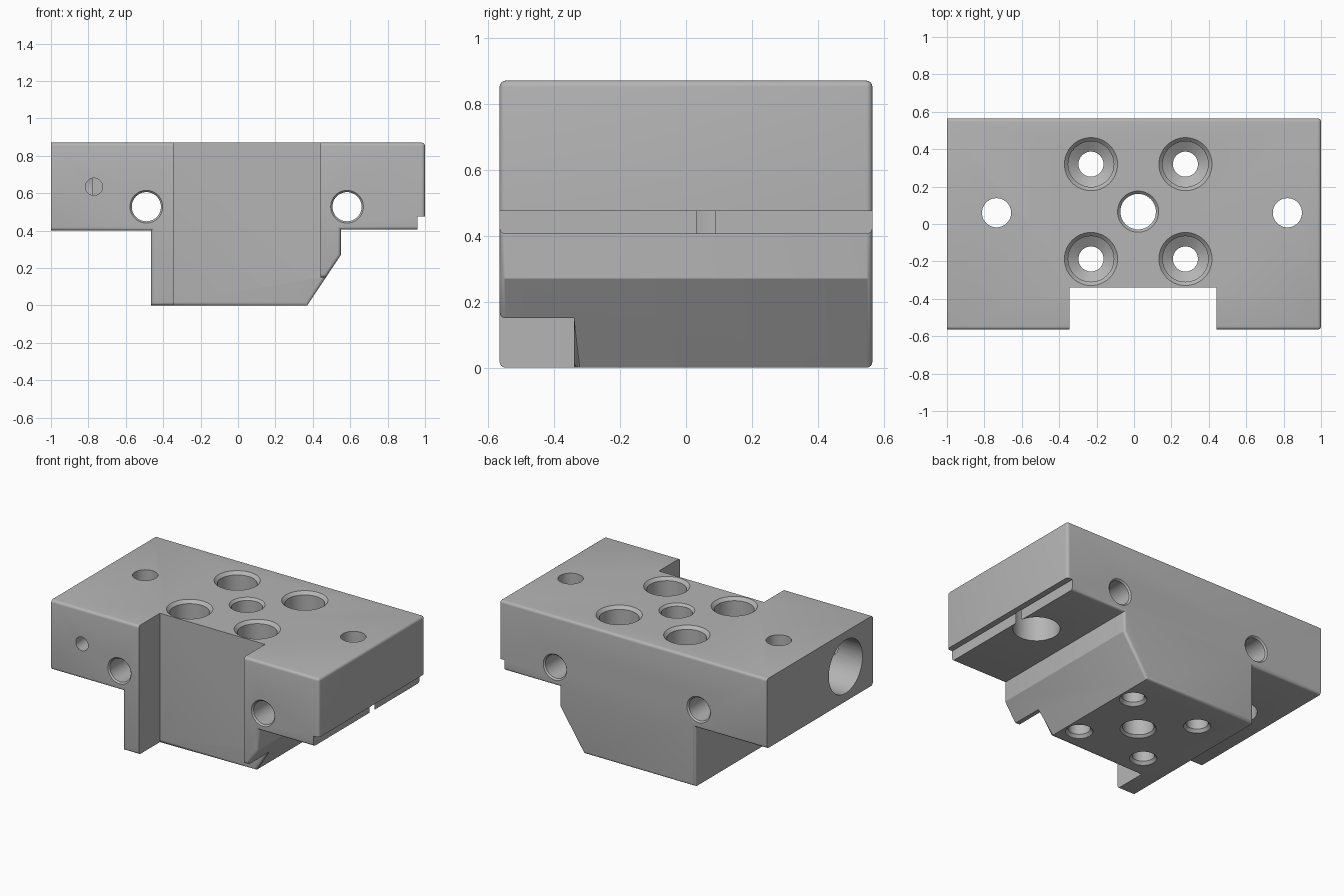
import bpy, bmesh, math
from mathutils import Vector

if "Cube" in bpy.data.objects:
    bpy.data.objects.remove(bpy.data.objects["Cube"])

metal = bpy.data.materials.new("light grey metal")
metal.use_nodes = True
grey = (0.46, 0.46, 0.46, 1)
metal.diffuse_color = grey
metal.node_tree.nodes["Principled BSDF"].inputs["Base Color"].default_value = grey

BACK, FRONT, TOP = 0.565, -0.565, 0.87


def make_object(name, bm):
    bmesh.ops.recalc_face_normals(bm, faces=bm.faces)
    mesh = bpy.data.meshes.new(name)
    bm.to_mesh(mesh)
    bm.free()
    obj = bpy.data.objects.new(name, mesh)
    mesh.materials.append(metal)
    bpy.context.collection.objects.link(obj)
    return obj


def prism(name, outline, y0, y1):
    """Extrude an x-z outline along y."""
    bm = bmesh.new()
    face = bm.faces.new([bm.verts.new((x, y0, z)) for x, z in outline])
    new = bmesh.ops.extrude_face_region(bm, geom=[face])["geom"]
    bmesh.ops.translate(bm, vec=(0, y1 - y0, 0),
                        verts=[v for v in new if isinstance(v, bmesh.types.BMVert)])
    return make_object(name, bm)


def lathe(name, origin, axis, profile, sides=48):
    """Closed round cutter from (radius, distance along axis) steps."""
    axis = Vector(axis)
    turn = axis.to_track_quat('Z', 'Y')
    bm = bmesh.new()
    rings = []
    for r, t in profile:
        angles = [math.tau * i / sides for i in range(sides)]
        rings.append([bm.verts.new(Vector(origin) + turn @ Vector(
            (r * math.cos(a), r * math.sin(a), t))) for a in angles])
    for low, high in zip(rings, rings[1:]):
        for i in range(sides):
            j = (i + 1) % sides
            bm.faces.new((low[i], low[j], high[j], high[i]))
    bm.faces.new(rings[0])
    bm.faces.new(rings[-1])
    return make_object(name, bm)


def cut(body, cutter):
    mod = body.modifiers.new("cut", 'BOOLEAN')
    mod.operation, mod.solver, mod.object = 'DIFFERENCE', 'EXACT', cutter
    cutter.hide_render = True
    bpy.context.view_layer.objects.active = body
    bpy.ops.object.modifier_apply(modifier=mod.name)
    bpy.data.objects.remove(cutter)


# Main block: wide plate with a keel, a sloped flank and a stepped edge
outline = [(-1, 0.4), (-0.465, 0.4), (-0.465, 0), (0.37, 0), (0.55, 0.27),
           (0.55, 0.405), (0.96, 0.405), (0.96, 0.475), (1, 0.475),
           (1, TOP), (-1, TOP)]
body = prism("mounting_block", outline, FRONT, BACK)

# Front recess, with the flank trimmed flat beside it
recess = [(-0.345, -0.1), (0.6, -0.1), (0.6, 0.15), (0.44, 0.15), (0.44, 1), (-0.345, 1)]
cut(body, prism("recess_cutter", recess, -0.8, -0.34))


# Round the rims of the front and back faces and the right top edge
def rounded(edge):
    if len(edge.link_faces) != 2 or not edge.is_convex:
        return False
    mid = (edge.verts[0].co + edge.verts[1].co) / 2
    normals = [f.normal for f in edge.link_faces]
    if mid.x > 0.99 and mid.z > TOP - 0.01:
        return True
    if not any(abs(n.y) > 0.9 for n in normals):
        return False
    on_step = mid.x > 0.95 and mid.z < 0.48
    recess_side = mid.y < -0.5 and -0.36 < mid.x < 0.45 and abs(mid.x - 0.05) > 0.3
    return mid.x > -0.99 and not on_step and not recess_side


bm = bmesh.new()
bm.from_mesh(body.data)
bmesh.ops.dissolve_limit(bm, angle_limit=0.01, verts=bm.verts, edges=bm.edges)
bm.normal_update()
bmesh.ops.bevel(bm, geom=[e for e in bm.edges if rounded(e)], offset=0.018,
                segments=4, profile=0.5, affect='EDGES', clamp_overlap=True)
bm.to_mesh(body.data)
bm.free()

# Four counterbored screw holes with conical seats
for x in (-0.23, 0.275):
    for y in (-0.187, 0.32):
        cut(body, lathe("screw_hole", (x, y, 0), (0, 0, 1), [
            (0.095, -0.015), (0.067, 0.02), (0.067, 0.4), (0.122, 0.435),
            (0.122, TOP - 0.02), (0.152, TOP + 0.01)]))

# Centre hole, chamfered at both ends
cut(body, lathe("centre_hole", (0.022, 0.066, 0), (0, 0, 1), [
    (0.12, -0.01), (0.095, 0.015), (0.095, TOP - 0.015), (0.12, TOP + 0.01)]))

# Outer vertical holes, widened from below
for x in (-0.735, 0.82):
    cut(body, lathe("outer_hole", (x, 0.06, 0), (0, 0, 1), [
        (0.143, 0.3), (0.143, 0.62), (0.078, 0.62), (0.078, 1)]))

# Cross holes from front to back
for x in (-0.49, 0.583):
    cut(body, lathe("cross_hole", (x, 0, 0.528), (0, 1, 0), [
        (0.097, FRONT - 0.01), (0.078, FRONT + 0.01),
        (0.078, BACK - 0.01), (0.097, BACK + 0.01)]))

# Blind side bore and the small pin hole leading into it
cut(body, lathe("side_bore", (-1, -0.275, 0.635), (1, 0, 0), [(0.18, -0.1), (0.18, 0.22)]))
cut(body, lathe("pin_hole", (-0.77, FRONT, 0.635), (0, 1, 0), [(0.046, -0.1), (0.046, 0.29)], 32))

bpy.ops.object.select_all(action='DESELECT')
body.select_set(True)
bpy.context.view_layer.objects.active = body
bpy.ops.object.shade_smooth_by_angle(angle=math.radians(30))
